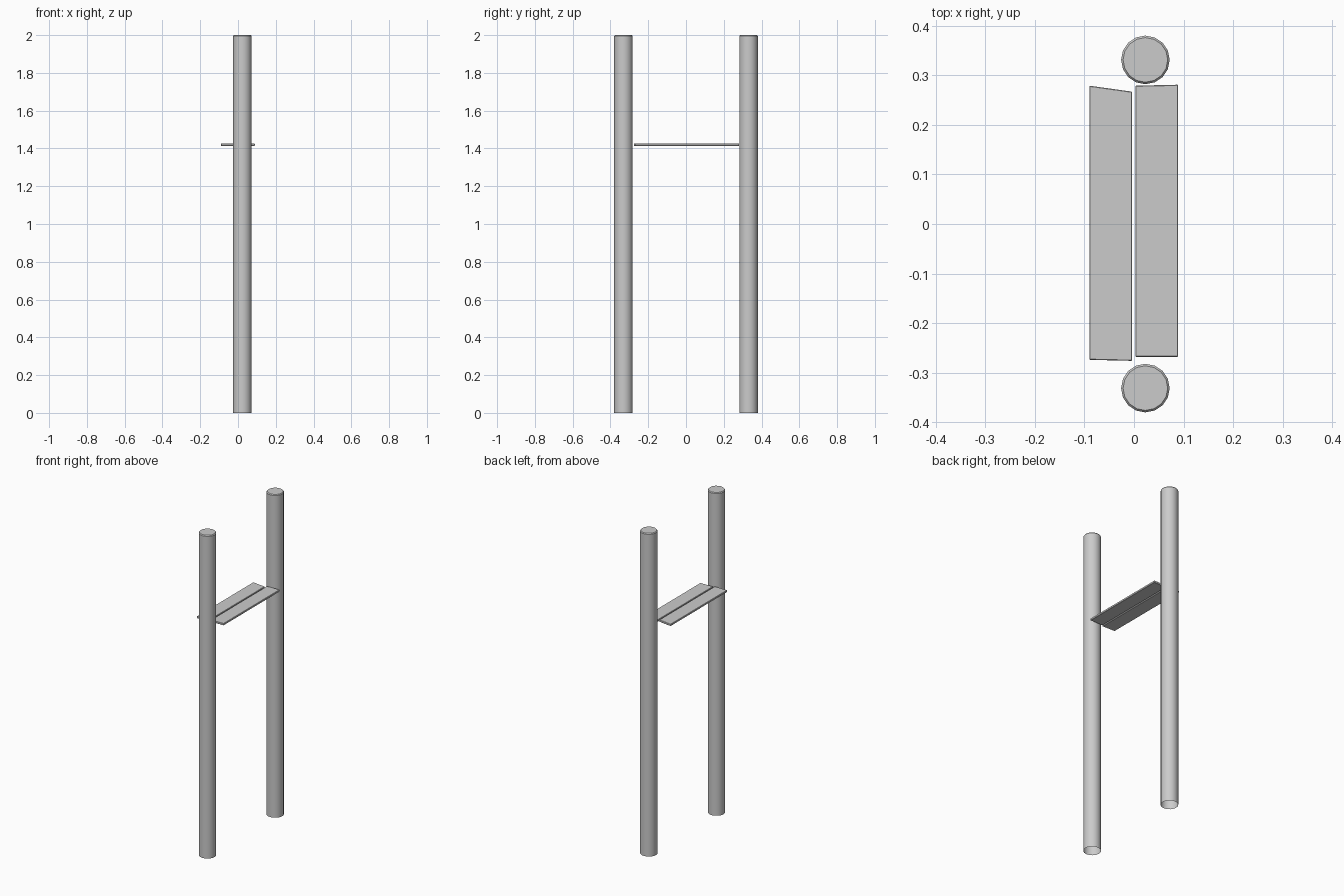
import bpy, bmesh, math

if "Cube" in bpy.data.objects:
    bpy.data.objects.remove(bpy.data.objects["Cube"])

def make_object(name, bm, smooth=False):
    bmesh.ops.recalc_face_normals(bm, faces=bm.faces)
    mesh = bpy.data.meshes.new(name)
    bm.to_mesh(mesh)
    bm.free()
    obj = bpy.data.objects.new(name, mesh)
    bpy.context.collection.objects.link(obj)
    if smooth:
        bpy.ops.object.select_all(action='DESELECT')
        obj.select_set(True)
        bpy.context.view_layer.objects.active = obj
        bpy.ops.object.shade_smooth_by_angle(angle=math.radians(30))
    return obj

def pole(name, x, y, radius=0.049, sides=16):
    # Round post, open underneath, with a small chamfer round the top
    bm = bmesh.new()
    rings = []
    for r, z in ((radius, 0), (radius, 1.995), (radius - 0.004, 2.0)):
        rings.append([bm.verts.new((x + r * math.cos(2 * math.pi * i / sides),
                                    y + r * math.sin(2 * math.pi * i / sides), z))
                      for i in range(sides)])
    for low, high in zip(rings, rings[1:]):
        for i in range(sides):
            j = (i + 1) % sides
            bm.faces.new((low[i], low[j], high[j], high[i]))
    bm.faces.new(rings[-1])
    obj = make_object(name, bm, True)
    return obj

def plank(name, outline, z=1.414, thickness=0.012):
    # Board extruded from its slightly uneven outline, with worn edges
    bm = bmesh.new()
    face = bm.faces.new([bm.verts.new((x, y, z)) for x, y in outline])
    result = bmesh.ops.extrude_face_region(bm, geom=[face], use_keep_orig=True)
    for v in result["geom"]:
        if isinstance(v, bmesh.types.BMVert):
            v.co.z += thickness
    bmesh.ops.recalc_face_normals(bm, faces=bm.faces)
    bmesh.ops.bevel(bm, geom=list(bm.edges), offset=0.0015, segments=1, affect='EDGES')
    return make_object(name, bm)

# Two upright posts
for label, side in (("front", -1), ("back", 1)):
    pole(label + "_pole", 0.023, side * 0.331)

# Two rungs boards side by side between the posts
plank("left_plank", [(-0.090, -0.274), (-0.004, -0.276), (-0.004, 0.267), (-0.090, 0.279)])
plank("right_plank", [(0.003, -0.268), (0.089, -0.268), (0.089, 0.281), (0.003, 0.279)])
